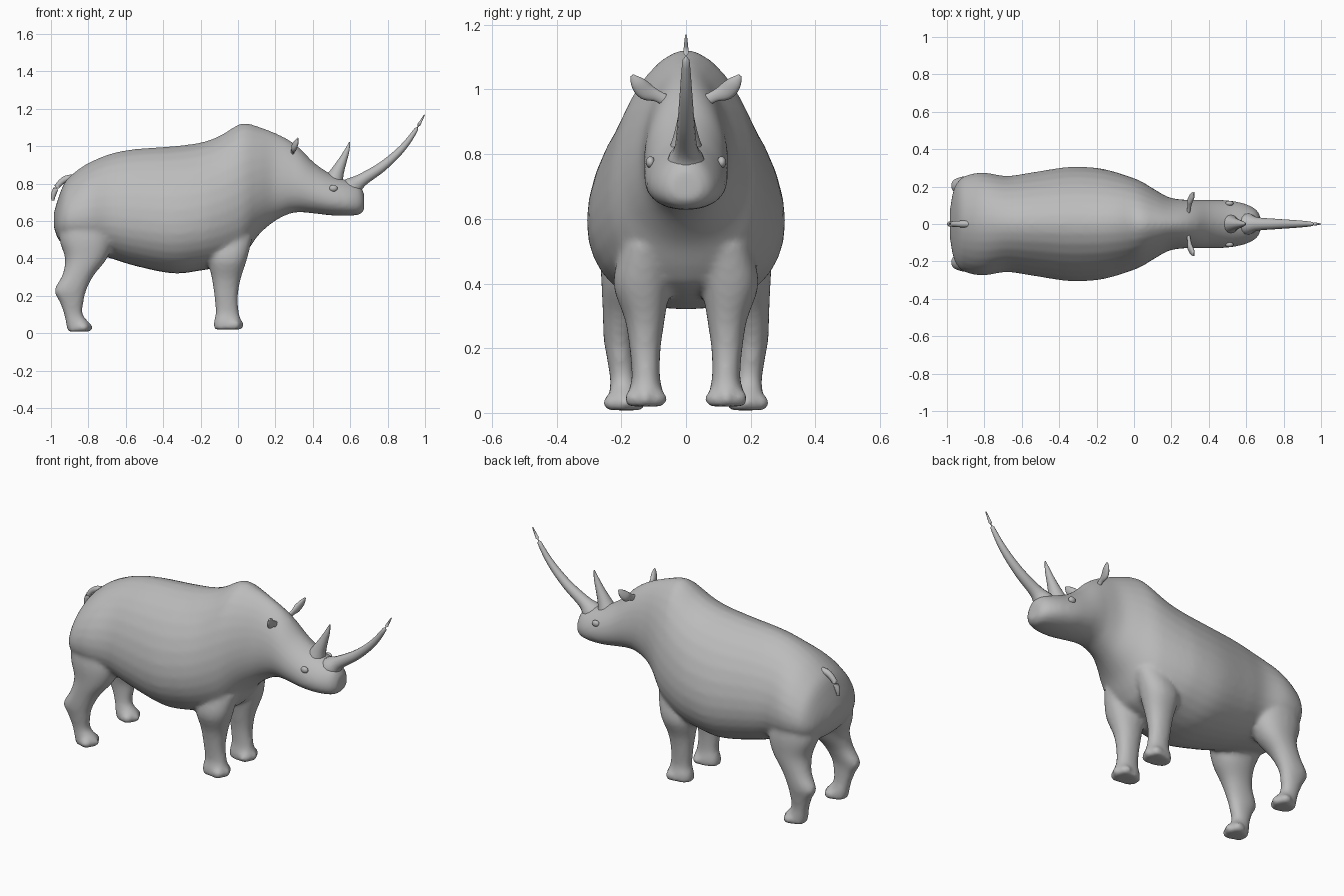
import bpy, bmesh
from math import sin, cos, pi
from mathutils import Vector, Matrix

cube = bpy.data.objects.get("Cube")
if cube:
    bpy.data.objects.remove(cube, do_unlink=True)

# One flat hide colour
hide = bpy.data.materials.new("grey hide")
hide.use_nodes = True
hide.diffuse_color = (0.5, 0.5, 0.5, 1)
for node in hide.node_tree.nodes:
    if node.type == 'BSDF_PRINCIPLED':
        node.inputs["Base Color"].default_value = hide.diffuse_color


def smooth_stations(rows, steps=5):
    """Catmull-Rom interpolation of rows of numbers."""
    rows = [Vector(r) for r in rows]
    out = []
    last = len(rows) - 1
    for i in range(last):
        a, b, c, d = (rows[min(max(i + k, 0), last)] for k in (-1, 0, 1, 2))
        for s in range(steps):
            t = s / steps
            out.append(b + (c - a) * (t / 2) + (a * 2 - b * 5 + c * 4 - d) * (t * t / 2)
                       + (b * 3 - a - c * 3 + d) * (t ** 3 / 2))
    return out + [rows[-1]]


def finish(name, bm):
    bmesh.ops.recalc_face_normals(bm, faces=bm.faces)
    for face in bm.faces:
        face.smooth = True
    mesh = bpy.data.meshes.new(name)
    bm.to_mesh(mesh)
    bm.free()
    mesh.materials.append(hide)
    obj = bpy.data.objects.new(name, mesh)
    bpy.context.collection.objects.link(obj)
    return obj


def skin_rings(name, rings):
    """Bridge closed rings of points and cap both ends."""
    bm = bmesh.new()
    loops = [[bm.verts.new(p) for p in ring] for ring in rings]
    n = len(loops[0])
    for a, b in zip(loops, loops[1:]):
        for i in range(n):
            j = (i + 1) % n
            bm.faces.new((a[i], a[j], b[j], b[i]))
    bm.faces.new(loops[0])
    bm.faces.new(loops[-1])
    return finish(name, bm)


def power(v, n):
    return (1 if v >= 0 else -1) * abs(v) ** (2 / n)


def angles(n):
    return [2 * pi * i / n for i in range(n)]


def torso_ring(row):
    x, top, bottom, half = row
    mid = bottom + (top - bottom) * 0.4
    ring = []
    for a in angles(32):
        upper = sin(a) > 0
        n = 1.8 if upper else 2.2
        rise = (top - mid) if upper else (mid - bottom)
        ring.append((x, half * power(cos(a), n), mid + rise * power(sin(a), n)))
    return ring


def leg_ring(row, side):
    z, back, front, inner, outer = row
    return [((back + front) / 2 + (front - back) / 2 * power(cos(a), 2.2),
             side * ((inner + outer) / 2 + (outer - inner) / 2 * power(sin(a), 2.2)), z)
            for a in angles(20)]


def tube(name, rows, flat=1.0, side=1):
    """Tapered sweep; each row is x, y, z, radius."""
    rows = smooth_stations([(x, y * side, z, r) for x, y, z, r in rows])
    rings = []
    for i, row in enumerate(rows):
        prev, nxt = rows[max(i - 1, 0)], rows[min(i + 1, len(rows) - 1)]
        along = (nxt - prev).to_3d().normalized()
        across = along.cross(Vector((1, 0, 0)) if abs(along.x) < 0.5 else Vector((0, 0, 1))).normalized()
        other = across.cross(along)
        rings.append([row.to_3d() + (across * cos(a) + other * sin(a) * flat) * row[3]
                      for a in angles(14)])
    return skin_rings(name, rings)


def ball(name, centre, size):
    bm = bmesh.new()
    bmesh.ops.create_uvsphere(bm, u_segments=16, v_segments=10, radius=1,
                              matrix=Matrix.Translation(centre) @ Matrix.Diagonal((*size, 1)))
    return finish(name, bm)


# Trunk, neck and head: x, top, bottom, half width
torso = [(-.985, .64, .57, .07), (-.965, .71, .51, .18), (-.93, .8, .47, .24), (-.88, .855, .45, .265),
         (-.8, .91, .43, .275), (-.68, .96, .4, .257), (-.55, .985, .36, .275), (-.35, 1, .32, .305),
         (-.2, 1.02, .335, .3), (-.1, 1.055, .355, .278), (0, 1.115, .39, .245), (.05, 1.122, .44, .222),
         (.11, 1.105, .525, .185), (.19, 1.075, .595, .142), (.27, 1.035, .637, .13), (.33, .99, .647, .13),
         (.41, .91, .64, .13), (.5, .85, .63, .127), (.59, .815, .628, .11), (.65, .79, .635, .08),
         (.675, .745, .66, .045)]
parts = [skin_rings("body", [torso_ring(r) for r in smooth_stations(torso)])]

# Legs: z, back, front, inner, outer
front_leg = [(.02, -.13, .02, .07, .18), (.06, -.13, .02, .07, .18), (.11, -.12, .005, .08, .168),
             (.2, -.127, 0, .078, .175), (.29, -.14, .015, .065, .19), (.4, -.16, .05, .05, .225),
             (.52, -.16, .08, .05, .2)]
hind_leg = [(.008, -.91, -.79, .14, .24), (.05, -.92, -.79, .14, .24), (.1, -.93, -.83, .155, .235),
            (.17, -.955, -.825, .16, .245), (.23, -.983, -.81, .155, .255), (.31, -.94, -.77, .13, .258),
            (.4, -.925, -.7, .08, .262), (.5, -.955, -.67, .05, .265), (.62, -.95, -.7, .05, .25)]
for side in (-1, 1):
    for name, rows in (("front_leg", front_leg), ("hind_leg", hind_leg)):
        parts.append(skin_rings(name, [leg_ring(r, side) for r in smooth_stations(rows, 4)]))
        # Three toes on each foot
        z, back, tip, inner, outer = rows[0]
        for k in (-1, 0, 1):
            y = (inner + outer) / 2 + k * 0.04
            parts.append(ball("toe", (tip - 0.02 - abs(k) * 0.02, side * y, z + 0.024),
                              (.035, .027, .027)))

# Fuse trunk, legs and toes into one soft skin
bpy.ops.object.select_all(action='DESELECT')
for part in parts:
    part.select_set(True)
body = parts[0]
bpy.context.view_layer.objects.active = body
bpy.ops.object.join()
fuse = body.modifiers.new("fuse", 'REMESH')
fuse.mode = 'VOXEL'
fuse.voxel_size = 0.012
fuse.use_smooth_shade = True
soften = body.modifiers.new("soften", 'SMOOTH')
soften.factor = 0.5
soften.iterations = 8

# Horns and tail
tube("front_horn", [(.56, 0, .73, .06), (.61, 0, .778, .058), (.66, 0, .818, .036), (.77, 0, .89, .027),
                    (.87, 0, .98, .02), (.94, 0, 1.07, .013), (.997, 0, 1.168, .003)])
tube("rear_horn", [(.51, 0, .81, .055), (.53, 0, .86, .038), (.558, 0, .92, .024),
                   (.582, 0, .975, .014), (.597, 0, 1.022, .003)])
tube("tail", [(-.86, 0, .83, .02), (-.92, 0, .825, .018), (-.963, 0, .79, .015),
              (-.985, 0, .745, .014), (-.99, 0, .71, .008)])

# Ears and eyes
for side, label in ((1, "left"), (-1, "right")):
    tube(label + "_ear", [(.29, .06, .965, .018), (.295, .09, .98, .018), (.3, .125, .995, .027),
                          (.312, .15, 1.02, .022), (.32, .167, 1.043, .006)], 0.55, side)
    ball(label + "_eye", (.51, side * .11, .775), (.022, .014, .018))
